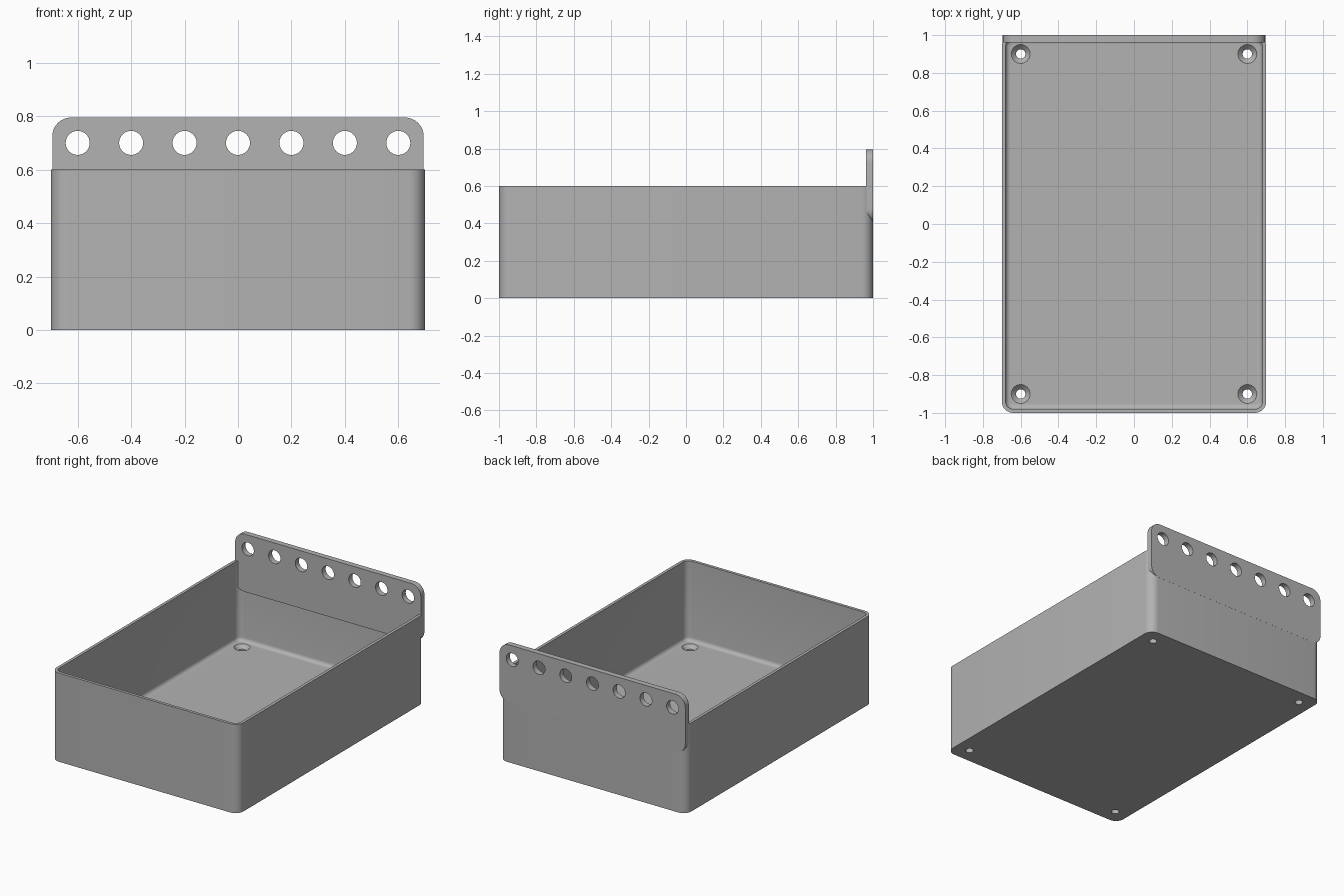
import bpy, bmesh, math

if "Cube" in bpy.data.objects:
    bpy.data.objects.remove(bpy.data.objects["Cube"], do_unlink=True)

grey = bpy.data.materials.new("plain grey")
grey.use_nodes = True
grey.diffuse_color = (0.45, 0.45, 0.45, 1)
grey.node_tree.nodes["Principled BSDF"].inputs["Base Color"].default_value = grey.diffuse_color


def rounded_rect(hw, hh, r, steps=8):
    """Outline of a rectangle with rounded corners, counter-clockwise."""
    pts = []
    for k, (sx, sy) in enumerate([(1, 1), (-1, 1), (-1, -1), (1, -1)]):
        for i in range(steps + 1):
            a = math.pi / 2 * (k + i / steps)
            pts.append((sx * (hw - r) + r * math.cos(a), sy * (hh - r) + r * math.sin(a)))
    return pts


def loft(name, rings):
    """Skin a stack of equal-sized rings and cap both ends."""
    bm = bmesh.new()
    loops = [[bm.verts.new(p) for p in ring] for ring in rings]
    n = len(loops[0])
    for a, b in zip(loops, loops[1:]):
        for i in range(n):
            j = (i + 1) % n
            bm.faces.new((a[i], a[j], b[j], b[i]))
    bm.faces.new(loops[0][::-1])
    bm.faces.new(loops[-1])
    bmesh.ops.recalc_face_normals(bm, faces=bm.faces)
    mesh = bpy.data.meshes.new(name)
    bm.to_mesh(mesh)
    bm.free()
    mesh.materials.append(grey)
    obj = bpy.data.objects.new(name, mesh)
    bpy.context.collection.objects.link(obj)
    return obj


def circle(r, n=32):
    return [(r * math.cos(2 * math.pi * i / n), r * math.sin(2 * math.pi * i / n)) for i in range(n)]


def cut(obj, cutters):
    """Subtract each cutter, then shade smooth while keeping edges sharp."""
    bpy.ops.object.select_all(action="DESELECT")
    bpy.context.view_layer.objects.active = obj
    obj.select_set(True)
    for c in cutters:
        c.hide_render = True
        mod = obj.modifiers.new("hole", "BOOLEAN")
        mod.operation, mod.solver, mod.object = "DIFFERENCE", "EXACT", c
        bpy.ops.object.modifier_apply(modifier=mod.name)
        bpy.data.objects.remove(c, do_unlink=True)
    bpy.ops.object.shade_smooth_by_angle(angle=math.radians(30))


# Open box: outer wall, rim, inner wall, filleted floor edge
W, D, H = 0.7, 1.0, 0.6
WALL, FLOOR, FILLET = 0.02, 0.06, 0.025
profile = [(0, 0), (0, H), (WALL, H)]
for i in range(6):
    a = math.pi / 2 * i / 5
    profile.append((WALL + FILLET * (1 - math.cos(a)), FLOOR + FILLET * (1 - math.sin(a))))
box = loft("open_box", [
    [(x, y, z) for x, y in rounded_rect(W - inset, D - inset, 0.06 - inset)]
    for inset, z in profile])

# Countersunk screw holes in the floor
sink = [(0.025, -0.05), (0.025, 0.035), (0.05, FLOOR), (0.05, 0.1)]
cut(box, [
    loft("screw_hole_cutter", [[(sx * 0.6 + x, sy * 0.9 + y, z) for x, y in circle(r)] for r, z in sink])
    for sx in (-1, 1) for sy in (-1, 1)])

# Upright hanging plate along the back, with a row of seven holes
plate = loft("hanging_plate", [
    [(x, y, 0.6 + z) for x, z in rounded_rect(0.695, 0.195, 0.07)]
    for y in (0.962, 1.0005)])
cut(plate, [
    loft("hanging_hole_cutter", [[(0.2 * k + x, y, 0.7 + z) for x, z in circle(0.045)] for y in (0.9, 1.1)])
    for k in range(-3, 4)])
